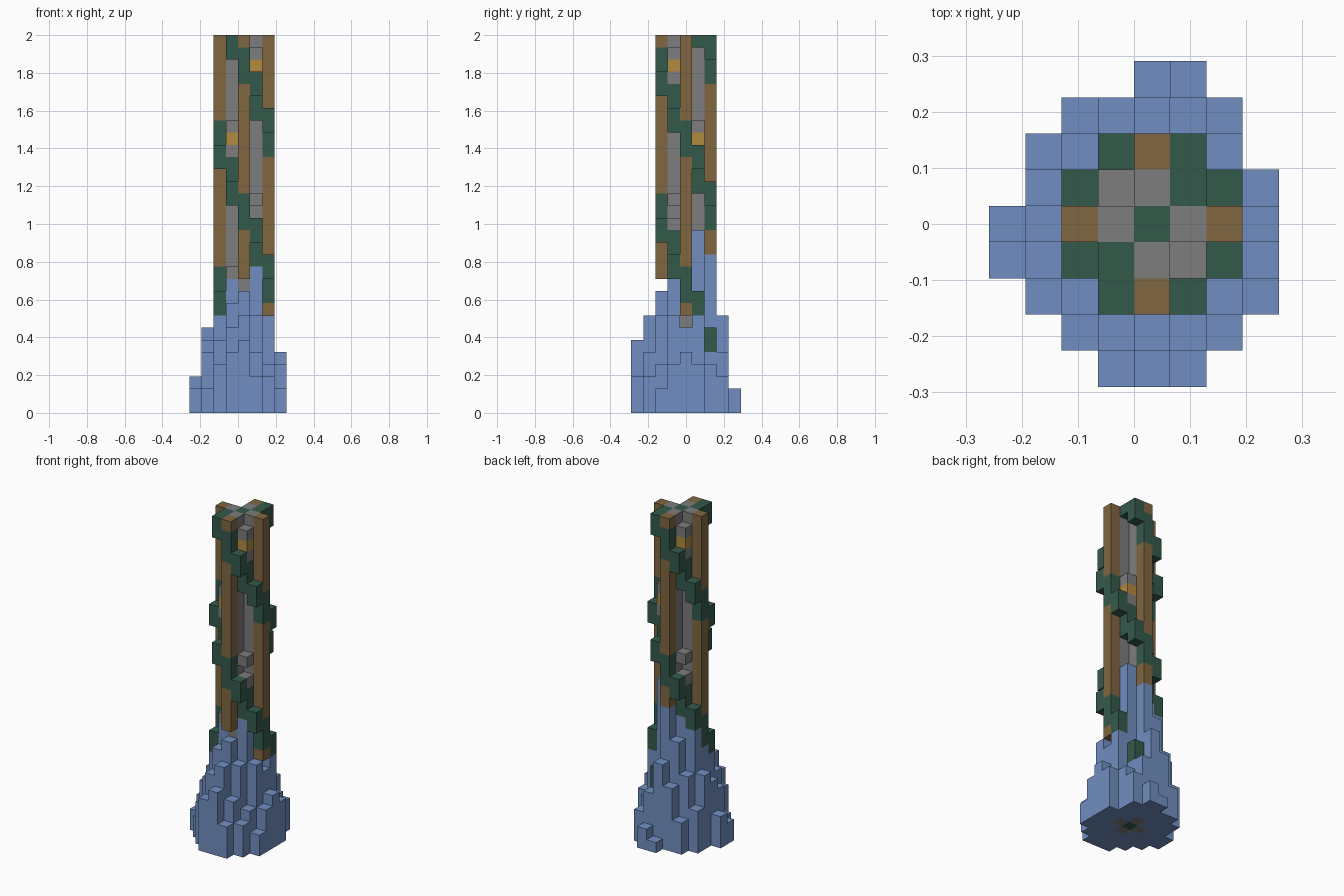
import bpy
import bmesh
from mathutils import Vector

default = bpy.data.objects.get("Cube")
if default:
    bpy.data.objects.remove(default)

LEVELS = 31
U = 2 / LEVELS
CX = CY = 4                      # tower axis cell
COLOURS = {
    "pale blue": (0.165, 0.275, 0.533),
    "dark green": (0.034, 0.102, 0.07),
    "wood brown": (0.216, 0.136, 0.051),
    "stone gray": (0.205, 0.205, 0.205),
    "lamp orange": (0.445, 0.254, 0.051),
}


def make_material(name, rgb):
    mat = bpy.data.materials.new(name)
    mat.use_nodes = True
    mat.diffuse_color = (*rgb, 1)
    bsdf = next(n for n in mat.node_tree.nodes if n.type == "BSDF_PRINCIPLED")
    bsdf.inputs["Base Color"].default_value = (*rgb, 1)
    bsdf.inputs["Roughness"].default_value = 0.9
    return mat


materials = {name: make_material(name, rgb) for name, rgb in COLOURS.items()}
cells = {}                       # block position -> part name


def stack(part, x, y, low, high):
    """Fill a vertical run of blocks, from low up to but not including high."""
    for z in range(max(low, 0), min(high, LEVELS)):
        cells[x, y, z] = part


# Core: a plus-shaped shaft with a green heart
for dx, dy in ((1, 0), (-1, 0), (0, 1), (0, -1)):
    stack("stone_core", CX + dx, CY + dy, 0, LEVELS)
stack("green_heart", CX, CY, 0, LEVELS)

# Spines: four timber posts that end at different heights
for dx, dy, low in ((2, 0, 8), (-2, 0, 9), (0, 2, 13), (0, -2, 11)):
    stack("timber_spines", CX + dx, CY + dy, low, LEVELS)

# Lamps between gray caps, in the notches at opposite corners
for side in (1, -1):
    for dx, dy, lamp, lit in ((1, -1, 28, True), (1, 1, 22, True),
                              (1, -1, 16, False), (1, 1, 10, False)):
        x, y = CX + side * dx, CY + side * dy
        stack("lamp_caps", x, y, lamp - 1, lamp)
        stack("lamp_caps", x, y, lamp + 1, lamp + 2)
        if lit:
            stack("lamps", x, y, lamp, lamp + 1)

# Vines: two strands winding down around the shaft
half_ring = [(-1, -2), (0, -2), (1, -2), (1, -1), (2, -1), (2, 0), (2, 1), (1, 1)]
ring = half_ring + [(-dx, -dy) for dx, dy in half_ring]
for start in (0, len(half_ring)):
    for i in range(-1, 17):
        dx, dy = ring[(i + start) % len(ring)]
        odd = i % 2
        low = 29 - 3 * (i // 2) - 2 * odd
        stack("vines", CX + dx, CY + dy, low, low + 2 + odd)

# Base: stepped columns, one row of heights per depth step from the front
base_rows = (
    (3, (5, 6, 3)),
    (2, (4, 7, 8, 5, 3)),
    (1, (2, 6, 9, 10, 8, 4, 2)),
    (0, (2, 5, 8, 11, 0, 12, 8, 4)),
    (0, (3, 6, 9, 0, 0, 0, 7, 5)),
    (1, (7, 11, 12, 0, 15, 8, 4)),
    (1, (4, 7, 10, 13, 5, 4)),
    (2, (3, 6, 8, 5, 3)),
    (4, (1, 2)),
)
for y, (first, heights) in enumerate(base_rows):
    for i, height in enumerate(heights):
        stack("stepped_base", first + i, y, 0, height)

PART_COLOURS = {
    "stone_core": "stone gray",
    "green_heart": "dark green",
    "timber_spines": "wood brown",
    "lamp_caps": "stone gray",
    "lamps": "lamp orange",
    "vines": "dark green",
    "stepped_base": "pale blue",
}
AXES = [Vector(a) for a in ((1, 0, 0), (0, 1, 0), (0, 0, 1))]


def build_part(part):
    """Make the outer block faces of one part."""
    bm = bmesh.new()
    for cell in [c for c, p in cells.items() if p == part]:
        x, y, z = cell
        centre = Vector((x - 3.5, y - 4, z + 0.5)) * U
        for axis in range(3):
            for sign in (1, -1):
                n = AXES[axis] * sign
                if (x + int(n.x), y + int(n.y), z + int(n.z)) in cells:
                    continue
                a, b = AXES[(axis + 1) % 3], AXES[(axis + 2) % 3] * sign
                corners = (n - a - b, n + a - b, n + a + b, n - a + b)
                bm.faces.new([bm.verts.new(centre + c * U / 2) for c in corners])
    bmesh.ops.remove_doubles(bm, verts=bm.verts, dist=U / 100)
    bmesh.ops.dissolve_limit(bm, angle_limit=0.01, verts=bm.verts, edges=bm.edges)
    mesh = bpy.data.meshes.new(part)
    bm.to_mesh(mesh)
    bm.free()
    mesh.materials.append(materials[PART_COLOURS[part]])
    bpy.context.collection.objects.link(bpy.data.objects.new(part, mesh))


for part in PART_COLOURS:
    build_part(part)
